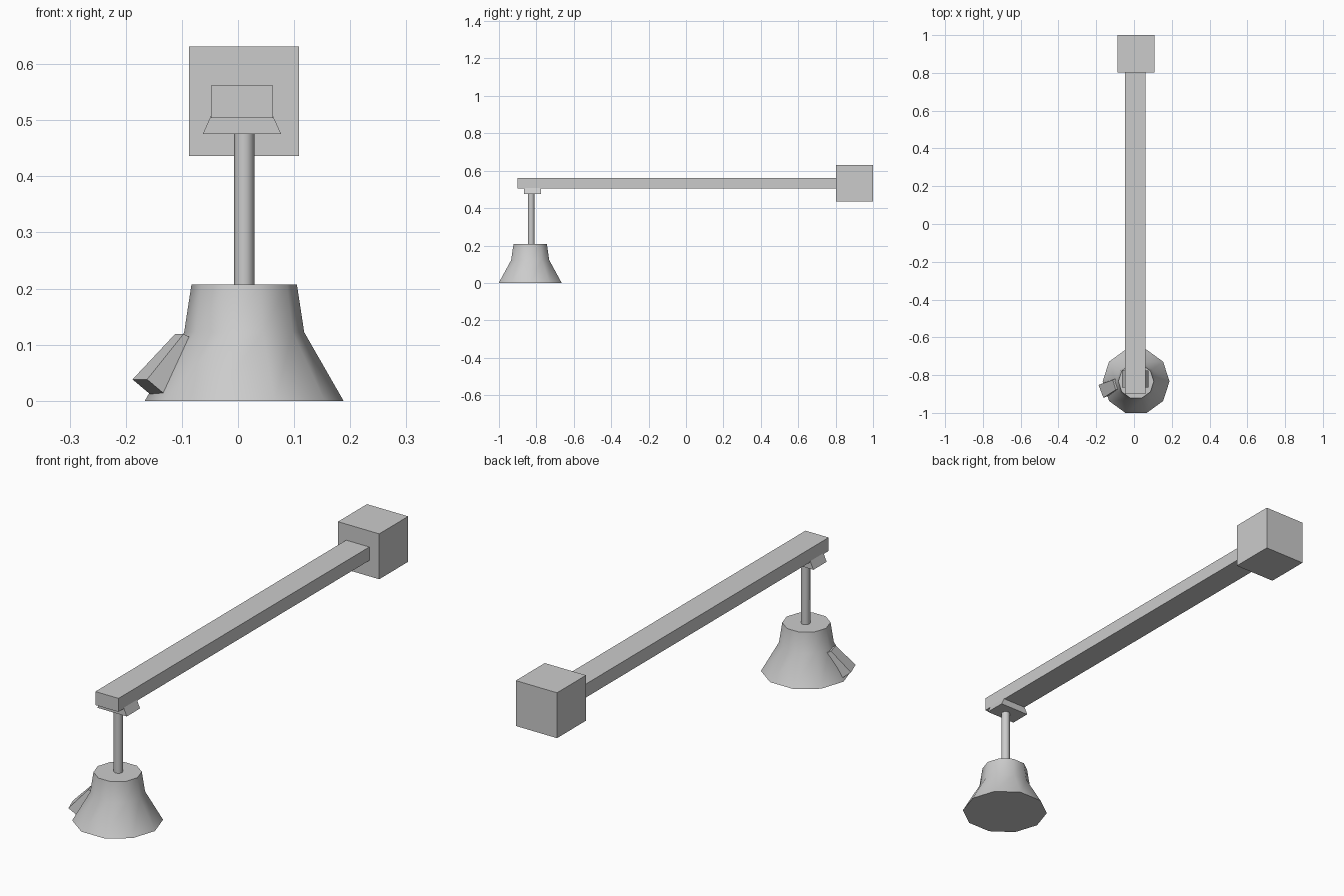
import bpy, bmesh
from math import cos, sin, pi, radians

if "Cube" in bpy.data.objects:
    bpy.data.objects.remove(bpy.data.objects["Cube"])


def make_object(name, verts, faces, smooth=False):
    mesh = bpy.data.meshes.new(name)
    mesh.from_pydata(verts, [], faces)
    bm = bmesh.new()
    bm.from_mesh(mesh)
    bmesh.ops.recalc_face_normals(bm, faces=bm.faces)
    bm.to_mesh(mesh)
    bm.free()
    ob = bpy.data.objects.new(name, mesh)
    bpy.context.collection.objects.link(ob)
    if smooth:
        bpy.ops.object.select_all(action='DESELECT')
        ob.select_set(True)
        bpy.context.view_layer.objects.active = ob
        bpy.ops.object.shade_smooth_by_angle(angle=radians(40))
    return ob


def lathe(name, cx, cy, profile, sides):
    """Closed turned solid from (radius, z) pairs, bottom to top."""
    verts = [(cx + r * cos(2 * pi * i / sides), cy + r * sin(2 * pi * i / sides), z)
             for r, z in profile for i in range(sides)]
    faces = [tuple(range(sides)), tuple(range(len(verts) - sides, len(verts)))]
    for k in range(len(profile) - 1):
        a, b = k * sides, (k + 1) * sides
        for i in range(sides):
            j = (i + 1) % sides
            faces.append((a + i, a + j, b + j, b + i))
    return make_object(name, verts, faces, True)


def prism(name, start, end):
    """Solid bridging two quads listed in matching order."""
    sides = [(i, (i + 1) % 4, 4 + (i + 1) % 4, 4 + i) for i in range(4)]
    return make_object(name, start + end, [(0, 1, 2, 3), (4, 5, 6, 7)] + sides)


def rect(x0, x1, y0, y1, z):
    return [(x0, y0, z), (x1, y0, z), (x1, y1, z), (x0, y1, z)]


def box(name, x0, x1, y0, y1, z0, z1):
    return prism(name, rect(x0, x1, y0, y1, z0), rect(x0, x1, y0, y1, z1))


# Hanging flared bell and its stem
lathe("bell", 0.011, -0.833, [(0.177, 0), (0.107, 0.122), (0.094, 0.207)], 10)
lathe("stem", 0.011, -0.828, [(0.018, 0.195), (0.018, 0.485)], 10)

# Flared bracket under the arm
prism("bracket", rect(-0.063, 0.077, -0.865, -0.775, 0.475),
      rect(-0.045, 0.059, -0.865, -0.775, 0.515))

# Long arm and block at its far end
box("arm", -0.048, 0.062, -0.90, 0.81, 0.504, 0.562)
box("end_block", -0.087, 0.109, 0.803, 1.0, 0.436, 0.631)

# Tapered lever leaning on the side of the bell
prism("lever",
      [(-0.188, -0.852, 0.038), (-0.162, -0.920, 0.038),
       (-0.131, -0.908, 0.012), (-0.157, -0.840, 0.012)],
      [(-0.112, -0.825, 0.119), (-0.097, -0.878, 0.119),
       (-0.080, -0.871, 0.110), (-0.095, -0.818, 0.110)])
